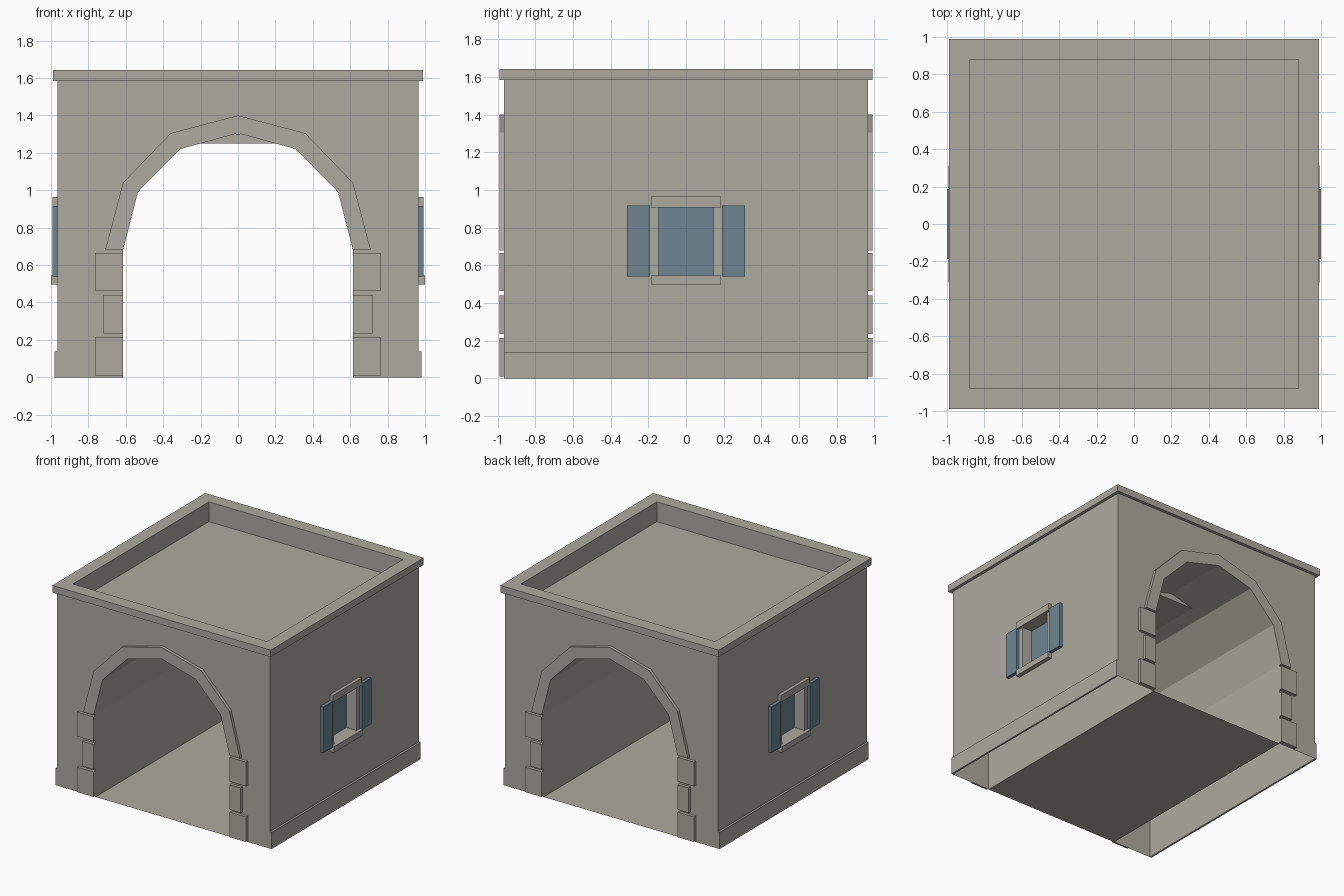
import bpy, bmesh

if "Cube" in bpy.data.objects:
    bpy.data.objects.remove(bpy.data.objects["Cube"])


def material(name, rgb):
    m = bpy.data.materials.new(name)
    m.use_nodes = True
    m.diffuse_color = (*rgb, 1)
    m.node_tree.nodes["Principled BSDF"].inputs["Base Color"].default_value = (*rgb, 1)
    return m


STONE = material("warm grey stone", (0.423, 0.402, 0.352))
BLUE = material("slate blue", (0.156, 0.235, 0.283))


def finish(bm, name, mat):
    bmesh.ops.remove_doubles(bm, verts=bm.verts, dist=0.0005)
    bmesh.ops.recalc_face_normals(bm, faces=bm.faces)
    mesh = bpy.data.meshes.new(name)
    bm.to_mesh(mesh)
    bm.free()
    mesh.materials.append(mat)
    obj = bpy.data.objects.new(name, mesh)
    bpy.context.collection.objects.link(obj)
    return obj


def face(bm, points):
    return bm.faces.new([bm.verts.new(p) for p in points])


def box(name, x, y, z, mat=STONE):
    bm = bmesh.new()
    bmesh.ops.create_cube(bm, size=1)
    for v in bm.verts:
        v.co = [r[0] if c < 0 else r[1] for c, r in zip(v.co, (x, y, z))]
    return finish(bm, name, mat)


def span(sign, a, b):
    return sorted((sign * a, sign * b))


def mirrored(half):
    """Left-right symmetric path from a half path ending on the centre line."""
    return [(-x, z) for x, z in half] + [(x, z) for x, z in half[-2::-1]]


WALL, TOP, TRIM = 0.965, 1.585, 0.99
inner = mirrored([(0.615, 0.68), (0.535, 0.99), (0.31, 1.22), (0, 1.305)])
outer = mirrored([(0.71, 0.68), (0.615, 1.04), (0.36, 1.305), (0, 1.40)])
arch = [(-0.615, 0)] + inner + [(0.615, 0)]

# Hollow house shell: end walls, vaulted passage, side walls with window recesses
bm = bmesh.new()
outline = arch + [(WALL, 0), (WALL, TOP), (-WALL, TOP), (-WALL, 0)]
for y in (-WALL, WALL):
    face(bm, [(x, y, z) for x, z in outline])
for (x0, z0), (x1, z1) in zip(arch, arch[1:]):
    face(bm, [(x0, -WALL, z0), (x1, -WALL, z1), (x1, WALL, z1), (x0, WALL, z0)])
ys = (-WALL, -0.145, 0.145, WALL)
zs = (0, 0.545, 0.91, TOP)
DEEP = 0.88
for s in (-1, 1):
    for i in range(3):
        for j in range(3):
            if (i, j) != (1, 1):
                face(bm, [(s * WALL, ys[a], zs[b]) for a, b in
                          ((i, j), (i + 1, j), (i + 1, j + 1), (i, j + 1))])
    hole = [(ys[a], zs[b]) for a, b in ((1, 1), (2, 1), (2, 2), (1, 2))]
    for p, q in zip(hole, hole[1:] + hole[:1]):
        face(bm, [(s * WALL, *p), (s * WALL, *q), (s * DEEP, *q), (s * DEEP, *p)])
finish(bm, "house_shell", STONE)

# Passage floor
bm = bmesh.new()
face(bm, [(-0.615, -WALL, 0), (0.615, -WALL, 0), (0.615, WALL, 0), (-0.615, WALL, 0)])
finish(bm, "passage_floor", STONE)

# Block showing through the top of the vault
box("vault_block", (-0.25, 0.25), (-0.44, 0.44), (1.25, 1.30))

# Cornice, parapet and sunken roof deck
bm = bmesh.new()
corners = ((-1, -1), (1, -1), (1, 1), (-1, 1))
steps = [(WALL, TOP), (TRIM, TOP), (TRIM, 1.642), (0.88, 1.642), (0.88, 1.48)]
for (h0, z0), (h1, z1) in zip(steps, steps[1:]):
    for a, b in zip(corners, corners[1:] + corners[:1]):
        face(bm, [(a[0] * h0, a[1] * h0, z0), (b[0] * h0, b[1] * h0, z0),
                  (b[0] * h1, b[1] * h1, z1), (a[0] * h1, a[1] * h1, z1)])
face(bm, [(x * 0.88, y * 0.88, 1.48) for x, y in corners])
finish(bm, "parapet_and_roof", STONE)

# Arch trim and corner stones at both ends of the passage
for end, s in (("front", -1), ("back", 1)):
    bm = bmesh.new()
    loop = [[(x, s * y, z) for y in (WALL, TRIM) for x, z in (o, i)]
            for o, i in zip(outer, inner)]
    for a, b in zip(loop, loop[1:]):
        for m, n in ((0, 2), (2, 3), (3, 1)):
            face(bm, [a[m], a[n], b[n], b[m]])
    for a in (loop[0], loop[-1]):
        face(bm, [a[0], a[1], a[3], a[2]])
    finish(bm, end + "_arch_trim", STONE)
    for side, t in (("left", 1), ("right", -1)):
        for k, (width, z0, z1) in enumerate(((0.765, 0.01, 0.215), (0.718, 0.235, 0.44),
                                             (0.765, 0.465, 0.665))):
            box(f"{end}_{side}_jamb_stone_{k + 1}", span(t, 0.615, width),
                span(s, WALL, TRIM), (z0, z1))

# Plinth and shuttered window on each side wall
for side, s in (("left", 1), ("right", -1)):
    box(side + "_plinth", span(s, WALL, 0.98), (-WALL, WALL), (0, 0.137))
    box(side + "_window_pane", span(s, DEEP - 0.01, DEEP + 0.002),
        (-0.145, 0.145), (0.545, 0.91), BLUE)
    box(side + "_window_sill", span(s, WALL, 1.0), (-0.187, 0.187), (0.497, 0.545))
    box(side + "_window_lintel", span(s, WALL, 0.993), (-0.187, 0.187), (0.908, 0.965))
    for end, t in (("front", -1), ("back", 1)):
        box(f"{side}_{end}_window_jamb", span(s, WALL, 0.972),
            span(t, 0.145, 0.187), (0.545, 0.908))
        box(f"{side}_{end}_shutter", span(s, WALL, 0.992),
            span(t, 0.19, 0.312), (0.54, 0.917), BLUE)
